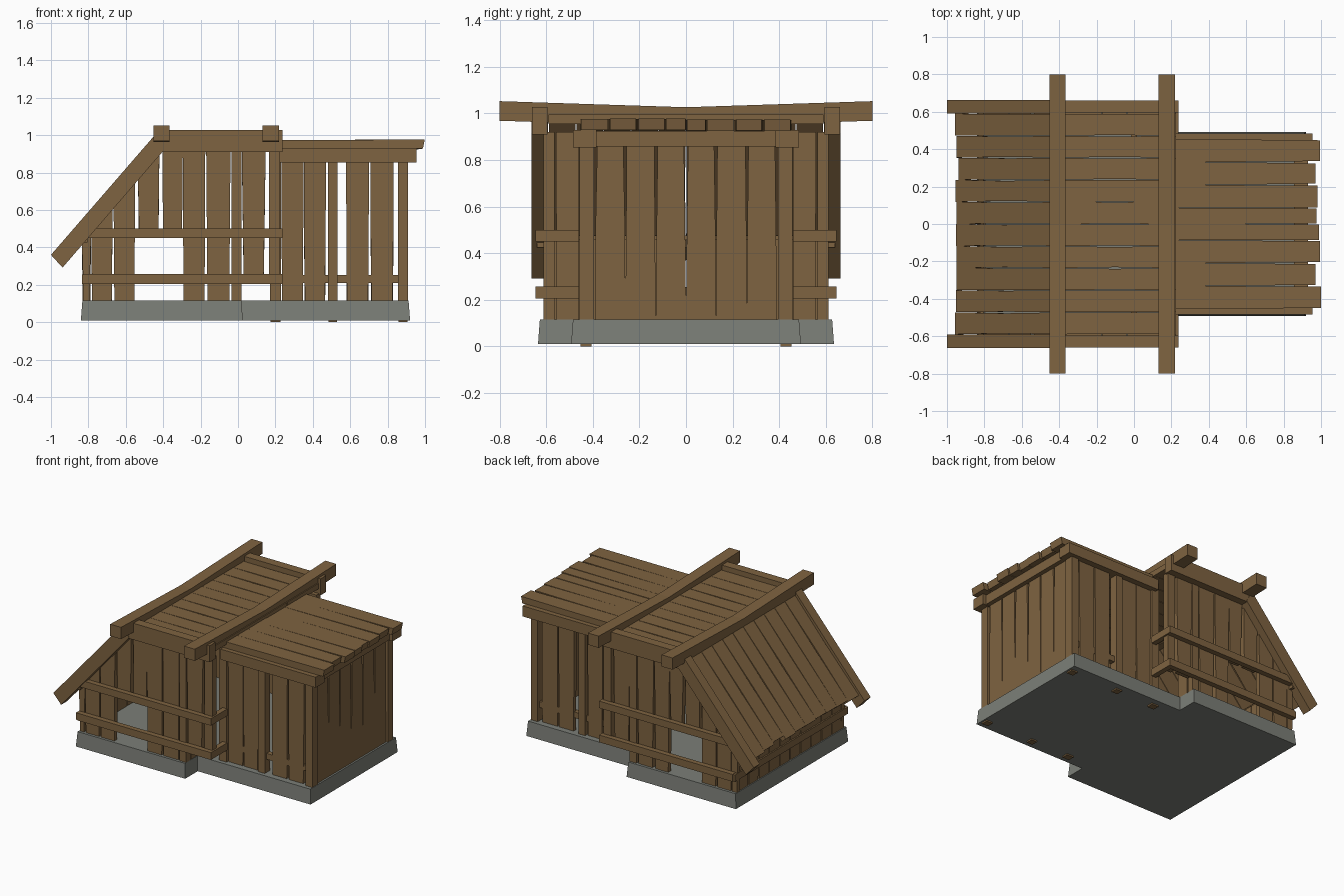
import bpy, bmesh, random
from mathutils import Vector as V

if "Cube" in bpy.data.objects:
    bpy.data.objects.remove(bpy.data.objects["Cube"])

random.seed(4)


def material(name, col):
    m = bpy.data.materials.new(name)
    m.diffuse_color = (*col, 1)
    m.use_nodes = True
    m.node_tree.nodes["Principled BSDF"].inputs["Base Color"].default_value = m.diffuse_color
    return m


WOOD = material("wood", (0.21, 0.125, 0.052))
STONE = material("stone", (0.20, 0.21, 0.185))


def loft(name, rings, mat=WOOD):
    """Closed solid through rings that have equal point counts."""
    bm = bmesh.new()
    vs = [[bm.verts.new(p) for p in r] for r in rings]
    n = len(rings[0])
    for a, b in zip(vs, vs[1:]):
        for i in range(n):
            j = (i + 1) % n
            bm.faces.new((a[i], a[j], b[j], b[i]))
    bm.faces.new(vs[0])
    bm.faces.new(vs[-1])
    bmesh.ops.recalc_face_normals(bm, faces=bm.faces)
    me = bpy.data.meshes.new(name)
    bm.to_mesh(me)
    bm.free()
    me.materials.append(mat)
    ob = bpy.data.objects.new(name, me)
    bpy.context.collection.objects.link(ob)
    return ob


def box(name, x0, x1, y0, y1, z0, z1):
    return loft(name, [[(x0, y0, z), (x1, y0, z), (x1, y1, z), (x0, y1, z)] for z in (z0, z1)])


def plank(name, a, b, side, up, widths):
    """Board from a to b; side and up are half-size vectors, widths scale it along its length."""
    a, b, side, up = V(a), V(b), V(side), V(up)
    rings = []
    for i, k in enumerate(widths):
        c = a.lerp(b, i / (len(widths) - 1))
        s = side * k
        rings.append([c - s - up, c + s - up, c + s + up, c - s + up])
    return loft(name, rings)


def wear():
    return random.uniform(0.88, 0.97)


# stone foundation with a step in plan
def plan(g, z):
    half = [(0.912 + g, 0.485 + g), (0.018 + g, 0.485 + g), (0.018 + g, 0.627 + g), (-0.832 - g, 0.627 + g)]
    return [(x, y, z) for x, y in half] + [(x, -y, z) for x, y in reversed(half)]


loft("foundation", [plan(0.008, 0.01), plan(0, 0.115)], STONE)


def slope_z(x):
    """Underside of the sloping roof."""
    return min(0.92, 0.31 + (x + 0.94) * 1.17)


def wall_board(x0, x1, y, z0):
    """Wide-room board whose top follows the roof."""
    d, n = 0.016, random.uniform(0.003, 0.012)
    rings = []
    for yy in (y - d, y + d):
        rings.append([(x0 + n, yy, z0), (x1 - n, yy, z0), (x1, yy, slope_z(x1)), (x0, yy, slope_z(x0))])
    loft("side_wall_board", rings)


for s in (-1, 1):
    # long walls of the wide room, with a window opening
    for x0, x1, z0 in [(-0.785, -0.67, 0.11), (-0.665, -0.55, 0.11), (-0.535, -0.42, 0.46),
                       (-0.405, -0.295, 0.46), (-0.295, -0.175, 0.11), (-0.17, -0.04, 0.11),
                       (0.02, 0.148, 0.21)]:
        wall_board(x0, x1, s * 0.592, z0)
    box("wide_room_post", -0.035, 0.018, s * 0.565, s * 0.612, 0.11, 0.92)
    wall_board(-0.835, -0.785, s * 0.592, 0.11)
    box("corner_hanging_post", 0.165, 0.225, s * 0.565, s * 0.612, 0.21, 0.92)

    # rails wrapping the wide room and its return wall
    for z0, z1 in ((0.205, 0.257), (0.45, 0.5)):
        box("side_rail", -0.82, 0.237, s * 0.608, s * 0.645, z0, z1)
        box("return_rail", 0.2, 0.237, s * 0.46, s * 0.64, z0, z1)
    plank("return_wall_board", (0, s * 0.508, 0.11), (0, s * 0.508, 0.92),
          (0, 0.05, 0), (0.015, 0, 0), (0.94, 1))

    # roof edge beams, flat and sloping
    box("roof_edge_beam", -0.45, 0.237, s * 0.595, s * 0.66, 0.91, 1.028)
    prof = [(-1.0, 0.36), (-0.938, 0.292), (-0.4, 0.915), (-0.445, 1.0)]
    loft("sloping_edge_beam", [[(x, y, z) for x, z in prof] for y in (s * 0.592, s * 0.662)])

    # narrow room frame
    for x0, x1 in ((0.17, 0.23), (0.48, 0.532), (0.855, 0.91)):
        box("narrow_room_post", x0, x1, s * 0.395, s * 0.457, 0.11, 0.92)
        box("post_foot", x0 + 0.003, x1 - 0.003, s * 0.405, s * 0.452, 0, 0.05)
    box("eave_beam", 0.2, 0.955, s * 0.385, s * 0.485, 0.853, 0.928)
    box("lower_rail", 0.2, 0.87, s * 0.4, s * 0.438, 0.21, 0.252)
    # narrow room side boards
    for x0, x1 in ((0.232, 0.35), (0.352, 0.47), (0.578, 0.7), (0.708, 0.832)):
        c, h = (x0 + x1) / 2, (x1 - x0) / 2
        plank("narrow_side_board", (c, s * 0.428, 0.11), (c, s * 0.428, 0.87),
              (h, 0, 0), (0, 0.014, 0), (wear(), 0.98, 1))

# end wall of the narrow room
box("end_beam", 0.855, 0.93, -0.46, 0.46, 0.857, 0.925)
for i in range(6):
    y = -0.325 + i * 0.13
    plank("end_wall_board", (0.885, y, 0.11), (0.885, y, 0.87), (0, 0.065, 0), (0.014, 0, 0),
          (1, wear() + 0.02, wear() - 0.03))

# low wall under the slope
for i in range(10):
    y = -0.531 + i * 0.118
    plank("low_wall_board", (-0.81, y, 0.11), (-0.81, y, 0.46), (0, 0.058, 0), (0.015, 0, 0), (wear(), 1))
for z in (0.23, 0.45):
    box("low_wall_rail", -0.835, -0.805, -0.64, 0.64, z - 0.025, z + 0.025)

# wide room roof boards, flat and sloping
for i in range(10):
    y = -0.531 + i * 0.118
    plank("flat_roof_board", (-0.43, y, 0.975), (0.225, y, 0.975), (0, 0.0588, 0), (0, 0, 0.02),
          (1, wear() + 0.02, 1))
    e = random.uniform(0, 0.025)
    plank("sloping_roof_board", (-0.943 + e, y, 0.374 + e * 1.17), (-0.425, y, 0.972), (0, 0.0588, 0),
          (-0.0152, 0, 0.013), (1, wear() + 0.02, 0.98))

# narrow room roof boards
y = -0.453
for w in (0.122, 0.122, 0.122, 0.087, 0.087, 0.122, 0.122, 0.122):
    z = 0.95 + random.uniform(-0.002, 0.003)
    plank("narrow_roof_board", (0.2, y + w / 2, z - 0.003), (random.uniform(0.965, 0.995), y + w / 2, z),
          (0, w / 2, 0), (0.005, 0, 0.024), (1, 0.97, wear()))
    y += w

# sagging cross beams on the roof
for x in (-0.41, 0.175):
    rings = []
    for y, z in ((-0.8, 1.01), (0, 0.984), (0.8, 1.01)):
        rings.append([(x - 0.043, y, z - 0.042), (x + 0.043, y, z - 0.042),
                      (x + 0.043, y, z + 0.042), (x - 0.043, y, z + 0.042)])
    loft("roof_cross_beam", rings)
